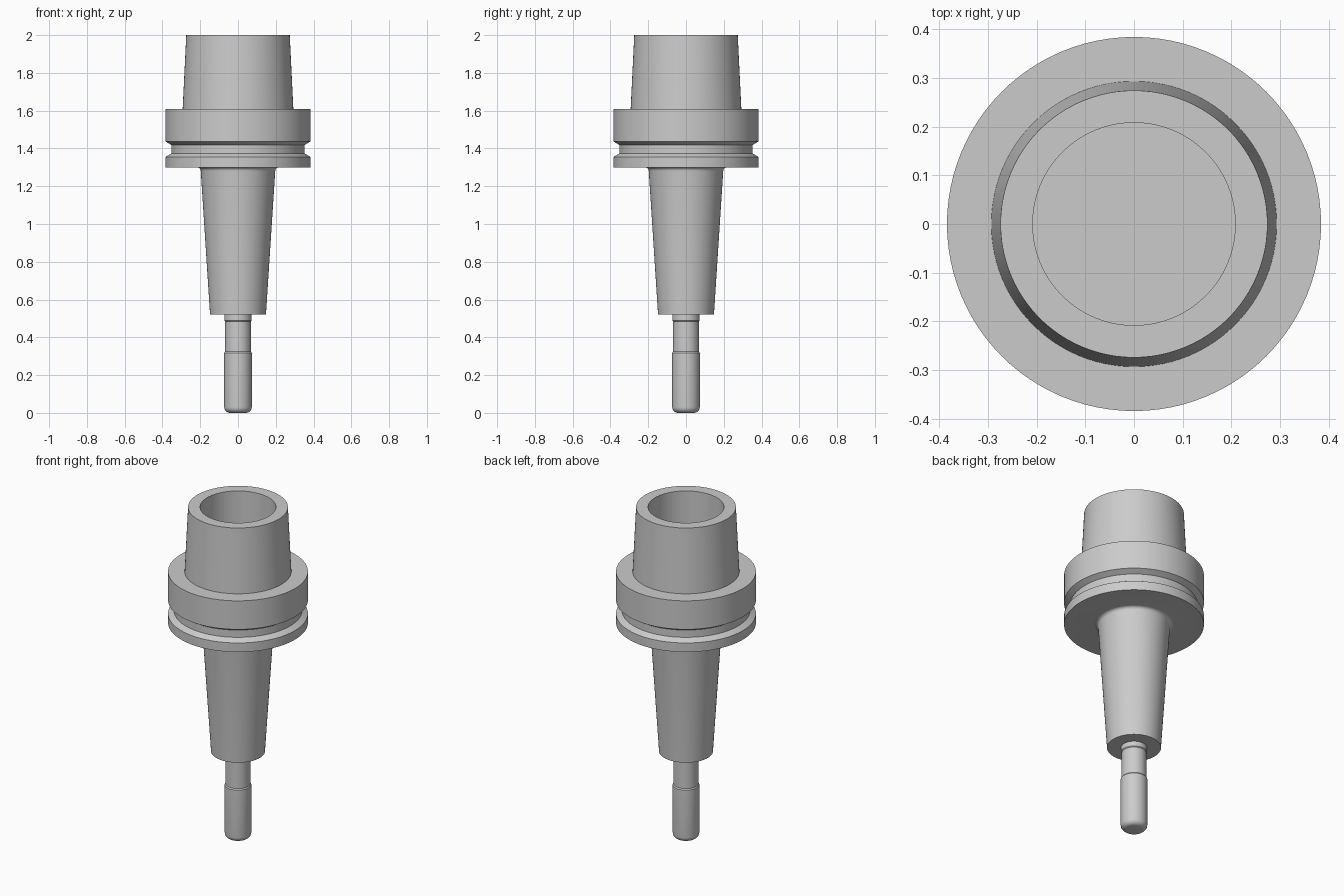
import bpy, bmesh
from math import pi, sin, cos, radians

cube = bpy.data.objects.get("Cube")
if cube:
    bpy.data.objects.remove(cube, do_unlink=True)

SEGMENTS = 96

steel = bpy.data.materials.new("plain grey steel")
steel.use_nodes = True
GREY = (0.6, 0.6, 0.6, 1)
steel.diffuse_color = GREY
steel.node_tree.nodes["Principled BSDF"].inputs["Base Color"].default_value = GREY


def arc(r, z, radius, start, end, steps=6):
    """Points of a rounded corner centred on (r, z)."""
    angles = [radians(start + (end - start) * i / steps) for i in range(steps + 1)]
    return [(r + radius * cos(a), z + radius * sin(a)) for a in angles]


def lathe(name, profile):
    """Turn a (radius, height) profile around the z axis."""
    bm = bmesh.new()
    verts = [bm.verts.new((r, 0, z)) for r, z in profile]
    edges = [bm.edges.new(pair) for pair in zip(verts, verts[1:])]
    bmesh.ops.spin(bm, geom=verts + edges, cent=(0, 0, 0), axis=(0, 0, 1),
                   angle=2 * pi, steps=SEGMENTS, use_duplicate=False)
    bmesh.ops.remove_doubles(bm, verts=bm.verts, dist=0.0001)
    bmesh.ops.recalc_face_normals(bm, faces=bm.faces)
    mesh = bpy.data.meshes.new(name)
    bm.to_mesh(mesh)
    bm.free()
    mesh.materials.append(steel)
    obj = bpy.data.objects.new(name, mesh)
    bpy.context.collection.objects.link(obj)
    bpy.ops.object.select_all(action="DESELECT")
    obj.select_set(True)
    bpy.context.view_layer.objects.active = obj
    bpy.ops.object.shade_smooth_by_angle(angle=radians(25))
    return obj


# Holder: hollow taper, grooved flange, filleted nose cone
taper = [(0, 1.6), (0.208, 1.6), (0.208, 2), (0.274, 2), (0.293, 1.61)]
flange = [(0.384, 1.61), (0.384, 1.437), (0.352, 1.418),
          (0.352, 1.374), (0.384, 1.355), (0.384, 1.3)]
fillet = arc(0.217, 1.28, 0.02, 90, 180)
nose = [(0.148, 0.52), (0, 0.52)]
lathe("tool_holder", taper + flange + fillet + nose)

# Cutter: collar, relieved neck, thicker body with a rounded tip
collar = [(0, 0.54), (0.072, 0.54), (0.072, 0.49), (0.068, 0.485)]
body = [(0.068, 0.325), (0.073, 0.318)]
tip = arc(0.043, 0.03, 0.03, 0, -90) + [(0, 0)]
lathe("cutting_tool", collar + body + tip)
